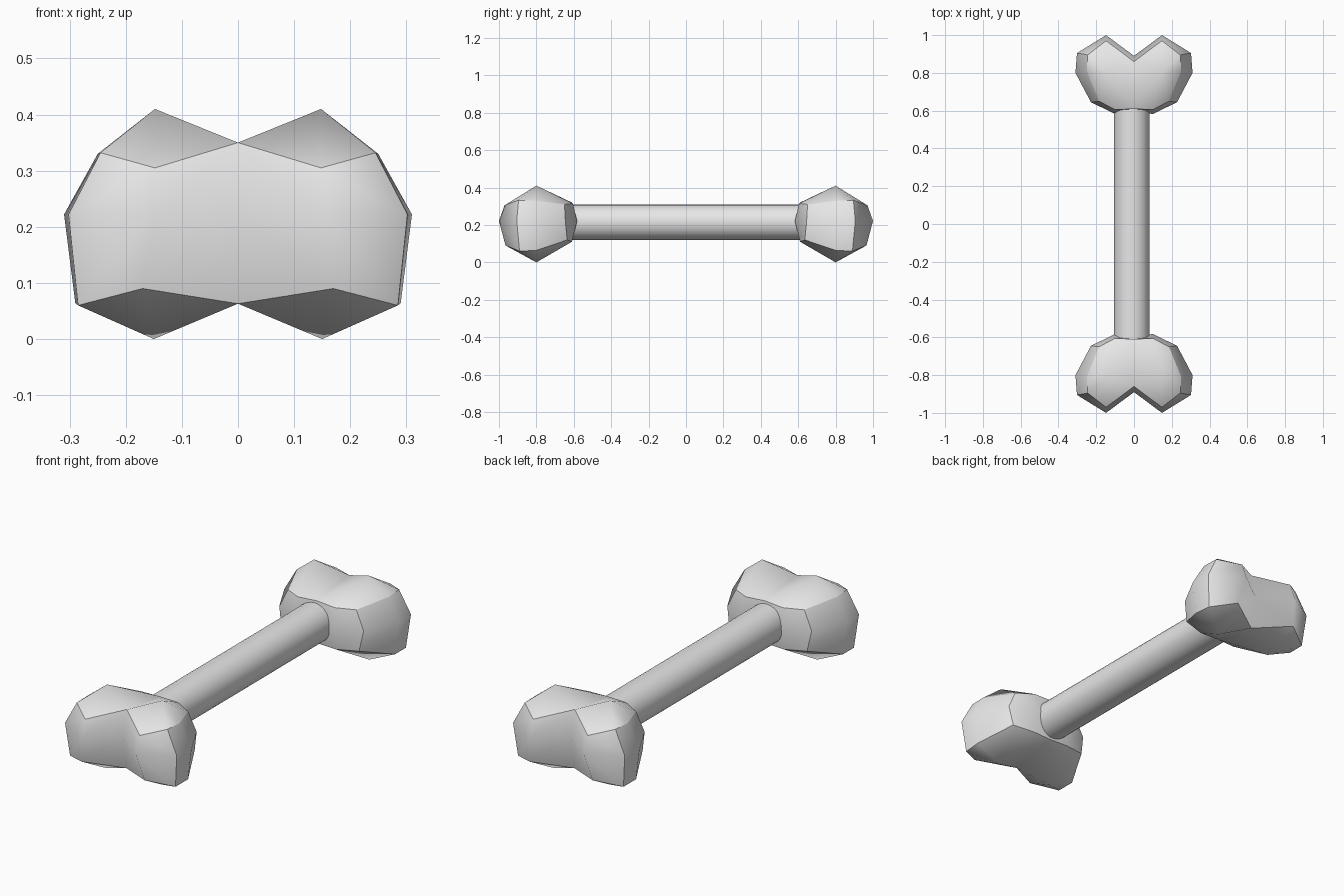
import bpy, bmesh
from math import radians

cube = bpy.data.objects.get("Cube")
if cube:
    bpy.data.objects.remove(cube, do_unlink=True)

# Single pale grey material
grey = bpy.data.materials.new("pale_grey")
grey.use_nodes = True
colour = (0.8, 0.8, 0.8, 1)
grey.diffuse_color = colour
grey.node_tree.nodes["Principled BSDF"].inputs["Base Color"].default_value = colour

# Knob columns from the end cleft round the outside to the shaft:
# upper, middle and lower points of each column
COLUMNS = [
    [(0, .86, .35), (0, .89, .22), (0, .86, .063)],
    [(.148, .97, .305), (.148, 1, .222), (.17, .965, .09)],
    [(.245, .895, .332), (.302, .905, .222), (.285, .89, .06)],
    [(.25, .81, .33), (.31, .8, .222), (.29, .8, .064)],
    [(.185, .65, .31), (.228, .645, .22), (.21, .635, .12)],
    [(.10, .605, .315), (.10, .582, .22), (.10, .61, .11)],
    [(0, .61, .32), (0, .6, .22), (0, .615, .11)],
]
CORNERS = (2, 4)  # columns with a hard vertical edge


def finish(bm, name):
    bmesh.ops.recalc_face_normals(bm, faces=bm.faces)
    mesh = bpy.data.meshes.new(name)
    bm.to_mesh(mesh)
    bm.free()
    mesh.materials.append(grey)
    obj = bpy.data.objects.new(name, mesh)
    bpy.context.collection.objects.link(obj)
    return obj


def knob_pair(name, side):
    bm = bmesh.new()
    cols = [[bm.verts.new((x, side * y, z)) for x, y, z in c] for c in COLUMNS]
    top = bm.verts.new((.148, side * .8, .41))
    bottom = bm.verts.new((.15, side * .8, 0))
    # Side walls and the fans up and down to each peak
    for a, b in zip(cols, cols[1:]):
        for k in range(2):
            bm.faces.new((a[k], b[k], b[k + 1], a[k + 1]))
        bm.faces.new((a[0], b[0], top))
        bm.faces.new((b[2], a[2], bottom))
    # Saddle between the paired knobs
    first, last = cols[0], cols[-1]
    bm.faces.new((last[0], first[0], top))
    bm.faces.new((first[2], last[2], bottom))
    # Smooth panels divided by hard rims and corners
    for f in bm.faces:
        f.smooth = True
    for a, b in zip(cols, cols[1:]):
        for k in (0, 2):
            bm.edges.get((a[k], b[k])).smooth = False
    for i in CORNERS:
        for k in range(2):
            bm.edges.get((cols[i][k], cols[i][k + 1])).smooth = False
    obj = finish(bm, name)
    # Normals face away from the knob centre
    if obj.data.polygons[2].normal.z < 0:
        obj.data.flip_normals()
    mirror = obj.modifiers.new("mirror", 'MIRROR')
    mirror.use_clip = True
    return obj


knob_pair("front_knobs", -1)
knob_pair("back_knobs", 1)

# Round shaft, slightly off centre
bpy.ops.mesh.primitive_cylinder_add(vertices=32, radius=.094, depth=1.28,
                                    location=(-.012, 0, .214),
                                    rotation=(radians(90), 0, 0))
shaft = bpy.context.object
shaft.name = "shaft"
shaft.data.materials.append(grey)
bpy.ops.object.shade_smooth_by_angle()
